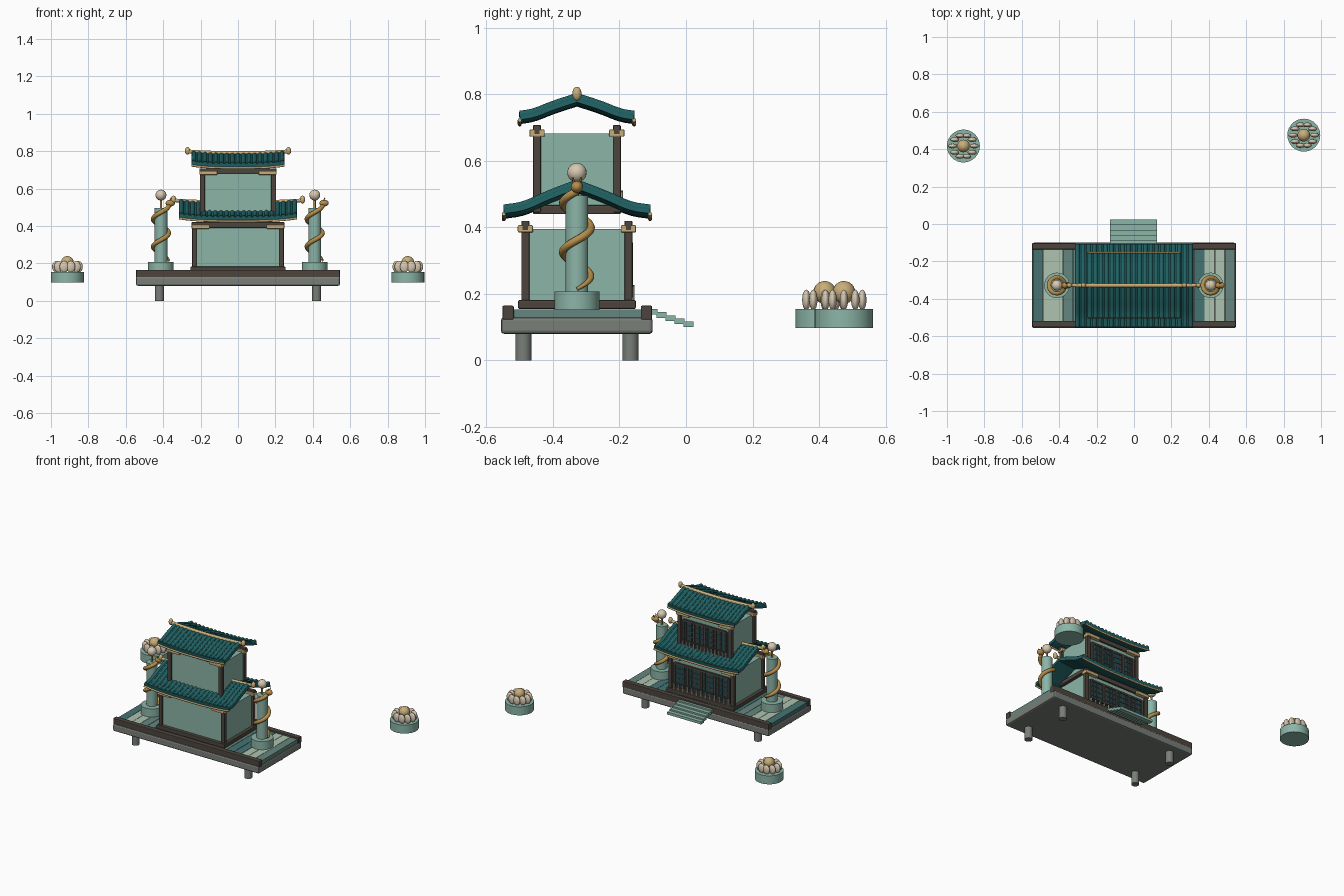
import bpy, math
from mathutils import Vector

if "Cube" in bpy.data.objects:
    bpy.data.objects.remove(bpy.data.objects["Cube"])

CY = -0.328  # depth centre of the pavilion


def mat(name, r, g, b):
    m = bpy.data.materials.new(name)
    m.diffuse_color = (r, g, b, 1)
    m.use_nodes = True
    m.node_tree.nodes["Principled BSDF"].inputs["Base Color"].default_value = m.diffuse_color
    return m


JADE = mat("jade", 0.26, 0.46, 0.39)
TILE = mat("tile", 0.015, 0.12, 0.125)
DARK = mat("dark_wood", 0.075, 0.06, 0.048)
STONE = mat("stone", 0.19, 0.21, 0.19)
CREAM = mat("cream", 0.68, 0.58, 0.44)
PALE_GOLD = mat("pale_gold", 0.58, 0.42, 0.19)
GOLD = mat("gold", 0.47, 0.27, 0.07)
GLASS = mat("lattice_backing", 0.015, 0.06, 0.075)
PLANKS = [mat("plank_a", 0.06, 0.17, 0.17), mat("plank_b", 0.13, 0.24, 0.21),
          mat("plank_c", 0.42, 0.55, 0.43), mat("plank_d", 0.09, 0.2, 0.19)]


def box(name, x0, x1, y0, y1, z0, z1, m, bevel=0.0):
    bpy.ops.mesh.primitive_cube_add(size=1, location=((x0 + x1) / 2, (y0 + y1) / 2, (z0 + z1) / 2))
    o = bpy.context.object
    o.name = name
    o.scale = (x1 - x0, y1 - y0, z1 - z0)
    bpy.ops.object.transform_apply(location=False, rotation=False)
    o.data.materials.append(m)
    if bevel:
        b = o.modifiers.new("bevel", 'BEVEL')
        b.width, b.segments = bevel, 2
    return o


def cyl(name, x, y, z0, z1, r, m, n=32):
    bpy.ops.mesh.primitive_cylinder_add(vertices=n, radius=r, depth=z1 - z0, location=(x, y, (z0 + z1) / 2))
    o = bpy.context.object
    o.name = name
    o.data.materials.append(m)
    bpy.ops.object.shade_smooth_by_angle()
    return o


def ball(name, loc, size, m):
    bpy.ops.mesh.primitive_uv_sphere_add(segments=20, ring_count=12, radius=1, location=loc)
    o = bpy.context.object
    o.name = name
    o.scale = size
    bpy.ops.object.shade_smooth()
    o.data.materials.append(m)
    return o


def tube(name, paths, r, m, taper=None, res=3):
    cu = bpy.data.curves.new(name, 'CURVE')
    cu.dimensions = '3D'
    cu.bevel_depth, cu.bevel_resolution, cu.use_fill_caps = r, res, True
    for pts in paths:
        s = cu.splines.new('POLY')
        s.points.add(len(pts) - 1)
        for i, (p, v) in enumerate(zip(s.points, pts)):
            p.co = (*v, 1)
            p.radius = taper(i / (len(pts) - 1)) if taper else 1
    o = bpy.data.objects.new(name, cu)
    bpy.context.collection.objects.link(o)
    cu.materials.append(m)
    return o


# terrace: slab, legs, edge rails and planks
box("terrace_slab", -0.545, 0.545, -0.557, -0.1, 0.08, 0.13, STONE, 0.01)
for y in (-0.535, -0.119):
    box("edge_rail", -0.545, 0.545, y - 0.017, y + 0.017, 0.122, 0.165, DARK, 0.004)
for sx in (-1, 1):
    for y in (-0.489, -0.167):
        cyl("terrace_leg", sx * 0.42, y, 0, 0.09, 0.024, STONE)
N = 20
for i in range(N):
    w = 1.08 / N
    x = -0.54 + i * w
    box("deck_plank", x, x + w - 0.002, -0.525, -0.13, 0.125, 0.153, PLANKS[(i * 3 + i // 4) % 4 if i not in (1, 17) else 2])

# steps at the back entrance
for i in range(5):
    y = -0.115 + 0.027 * i
    z = 0.155 - 0.0095 * i
    box("step", -0.128, 0.124, y, y + 0.03, z - 0.017, z, JADE)


# storey: walls, sill, posts, brackets, beams, lattice doors and balustrade
def storey(level, px, py, z0, z1, sill):
    box(level + "_walls", -px, px, CY - py, CY + py, z0, z1 - 0.025, JADE)
    e = sill
    box(level + "_sill", -px - e, px + e, CY - py - e, CY + py + e, z0 - 0.005, z0 + 0.022, DARK, 0.004)
    for sy in (-1, 1):
        y = CY + sy * py
        box(level + "_beam", -px - 0.016, px + 0.016, y - 0.011, y + 0.011, z1 - 0.03, z1, DARK, 0.003)
        for sx in (-1, 1):
            x = sx * px
            box(level + "_post", x - 0.013, x + 0.013, y - 0.012, y + 0.012, z0, z1, DARK, 0.003)
            c = x - sx * 0.032
            box(level + "_bracket", c - 0.048, c + 0.048, y - 0.023, y + 0.023, z1 - 0.035, z1 - 0.013,
                PALE_GOLD, 0.004)
    y = CY + py
    w = px - 0.03
    a, b = z0 + 0.03, z1 - 0.065
    box(level + "_door_backing", -w, w, y - 0.005, y + 0.006, a, b, GLASS)
    for z in (a, b):
        box(level + "_door_rail", -w, w, y, y + 0.012, z - 0.006, z + 0.006, DARK)
    for i in range(5):
        x = -w + 2 * w * i / 4
        box(level + "_door_stile", x - 0.007, x + 0.007, y, y + 0.013, a, b, DARK)
        if i < 4:
            for k in (1, 2, 3):
                u = x + w / 2 * k / 4
                box(level + "_lattice_bar", u - 0.002, u + 0.002, y, y + 0.009, a, b, DARK)
    for k in range(1, 5):
        z = a + (b - a) * k / 5
        box(level + "_lattice_bar", -w, w, y, y + 0.009, z - 0.002, z + 0.002, DARK)
    n = 13
    for i in range(n):
        x = -w + 2 * w * i / (n - 1)
        cyl(level + "_baluster", x, y + 0.014, z0 + 0.015, z0 + 0.062, 0.0048, CREAM, 10)
    box(level + "_handrail", -w, w, y + 0.01, y + 0.018, z0 + 0.06, z0 + 0.067, DARK)


storey("lower", 0.232, 0.155, 0.16, 0.42, 0.022)
storey("upper", 0.19, 0.12, 0.445, 0.708, 0.012)


# roof: curved sheet, round tile rows, eave trim and ridge with finials
def roof(level, hw, zb, prof, tiles, rise, rr, ridge_w):
    def lift(x):
        return rise * (abs(x) / hw) ** 3

    # smooth the slope profile
    p = [Vector(q) for q in prof]
    for _ in range(2):
        q = [p[0]]
        for a, b in zip(p, p[1:]):
            q += [a.lerp(b, 0.25), a.lerp(b, 0.75)]
        p = q + [p[-1]]
    full = [(-d, z) for d, z in reversed(p)] + [(d, z) for d, z in p[1:]]
    xs = [-hw + 2 * hw * i / 16 for i in range(17)]
    vs = [(x, CY + d, zb + z + lift(x)) for x in xs for d, z in full]
    m = len(full)
    fs = [(i * m + j, (i + 1) * m + j, (i + 1) * m + j + 1, i * m + j + 1)
          for i in range(16) for j in range(m - 1)]
    me = bpy.data.meshes.new(level + "_roof_sheet")
    me.from_pydata(vs, [], fs)
    me.materials.append(TILE)
    o = bpy.data.objects.new(level + "_roof_sheet", me)
    bpy.context.collection.objects.link(o)
    s = o.modifiers.new("thickness", 'SOLIDIFY')
    s.thickness, s.offset = 0.022, 0
    rows = []
    for i in range(tiles):
        x = -hw + 0.012 + (2 * hw - 0.024) * i / (tiles - 1)
        rows.append([(x, CY + d, zb + z + lift(x) + 0.006) for d, z in full])
    tube(level + "_tile_rows", rows, 0.0125, TILE)
    d, z = p[-1]
    tube(level + "_eave_trim", [[(x, CY + sy * d, zb + z + lift(x) - 0.012) for x in xs] for sy in (-1, 1)],
         0.006, PALE_GOLD)
    top = zb + prof[0][1] + 0.014
    line = [(-ridge_w + 2 * ridge_w * i / 16) for i in range(17)]
    pts = [(x, CY, top + rise * 0.7 * (abs(x) / ridge_w) ** 2) for x in line]
    tube(level + "_ridge", [pts], rr, PALE_GOLD)
    for sx in (-1, 1):
        ball(level + "_ridge_finial", (sx * ridge_w, CY, pts[0][2] + 0.004), (0.014, 0.014, 0.021), PALE_GOLD)


roof("lower", 0.315, 0.436, [(0, 0.076), (0.09, 0.042), (0.16, 0.009), (0.22, 0.001)], 21, 0.016, 0.01, 0.345)
roof("upper", 0.248, 0.719, [(0, 0.056), (0.07, 0.034), (0.13, 0.009), (0.172, 0.003)], 17, 0.013, 0.011, 0.27)

# columns wrapped by a coiling serpent, each topped with a pearl
for cx in (-0.412, 0.41):
    cyl("column_base", cx, CY, 0.153, 0.208, 0.068, JADE)
    cyl("column_shaft", cx, CY, 0.2, 0.496, 0.034, JADE)
    coil = []
    for i in range(97):
        a = 4 * math.pi * i / 96
        coil.append((cx + 0.042 * math.cos(a), CY + 0.042 * math.sin(a), 0.215 + 0.295 * i / 96))
    tube("serpent_coil", [coil], 0.012, GOLD, lambda t: min(1, 0.45 + t * 3))
    ball("serpent_head", (cx + 0.05, CY, 0.522), (0.025, 0.018, 0.018), GOLD)
    tube("serpent_horns", [[(cx + 0.045, CY + s * 0.008, 0.53), (cx + 0.055, CY + s * 0.013, 0.55)]
                           for s in (-1, 1)], 0.003, GOLD)
    cyl("pearl_stem", cx, CY, 0.495, 0.545, 0.006, GOLD, 12)
    ball("pearl", (cx, CY, 0.565), (0.029, 0.029, 0.029), CREAM)

# floating lotus pedestals
for x, y in ((-0.912, 0.417), (0.908, 0.475)):
    cyl("lotus_base", x, y, 0.098, 0.155, 0.088, JADE)
    for k in range(10):
        a = 2 * math.pi * k / 10
        ball("lotus_petal", (x + 0.058 * math.cos(a), y + 0.058 * math.sin(a), 0.182), (0.024, 0.0125, 0.031), CREAM)
    ball("lotus_heart", (x, y, 0.205), (0.034, 0.034, 0.034), PALE_GOLD)
